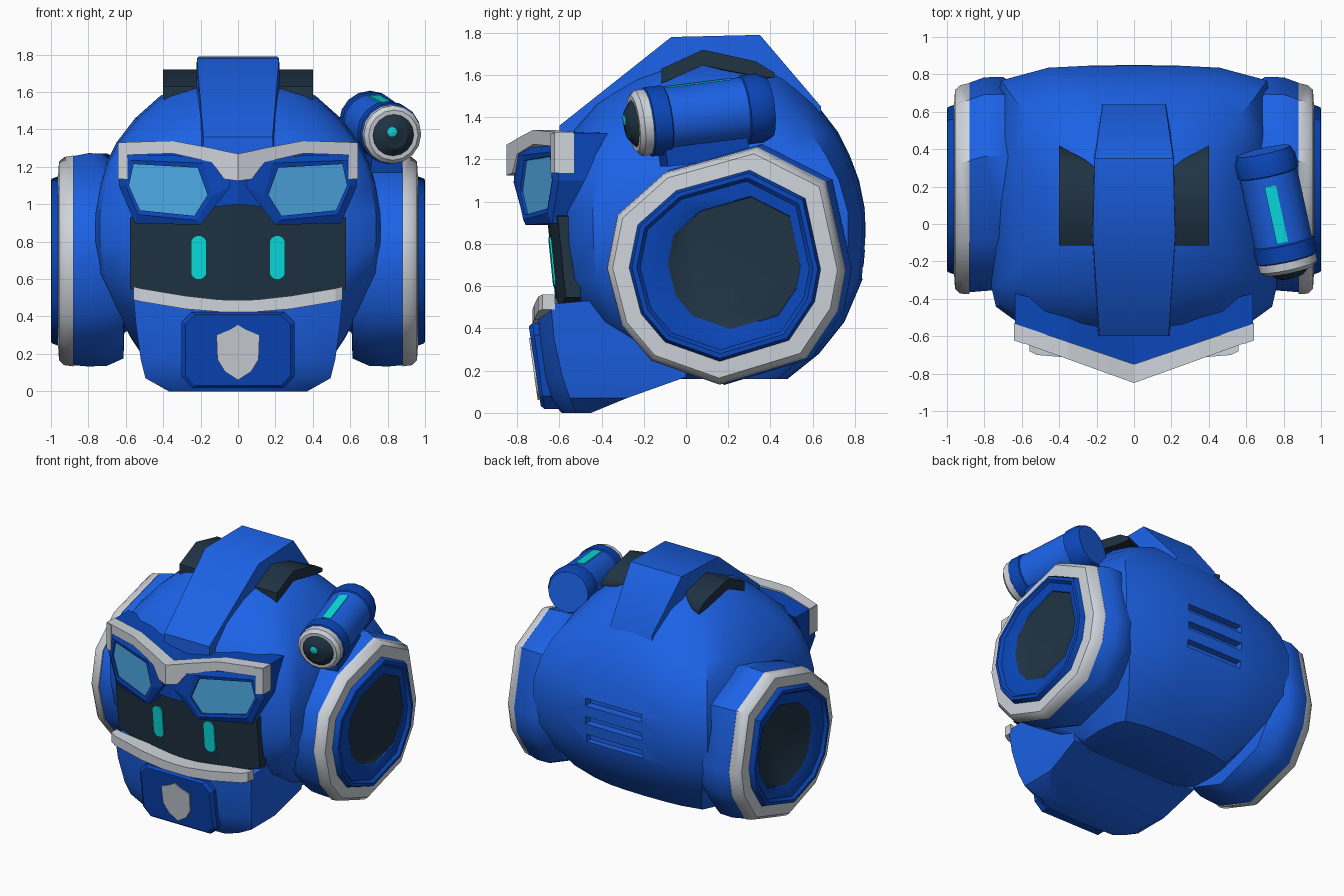
import bpy, bmesh, math
from mathutils import Vector

if "Cube" in bpy.data.objects:
    bpy.data.objects.remove(bpy.data.objects["Cube"])


def material(name, rgb):
    m = bpy.data.materials.new(name)
    m.diffuse_color = (*rgb, 1)
    m.use_nodes = True
    m.node_tree.nodes["Principled BSDF"].inputs["Base Color"].default_value = m.diffuse_color
    return m


BLUE = material("bright_blue", (0.012, 0.13, 0.85))
NAVY = material("deep_blue", (0.003, 0.062, 0.49))
WHITE = material("light_grey", (0.62, 0.66, 0.71))
DARK = material("dark_slate", (0.014, 0.033, 0.057))
TEAL = material("teal", (0.003, 0.76, 0.77))
GLASS = material("lens_blue", (0.077, 0.41, 0.8))


def loft(name, rings, mats, bands=None, caps=(0, 0), smooth=None):
    """Skin a list of equal-length point rings; bands gives the material of each strip."""
    bm = bmesh.new()
    vr = [[bm.verts.new(p) for p in r] for r in rings]
    n = len(vr[0])
    for k in range(len(vr) - 1):
        for i in range(n):
            j = (i + 1) % n
            f = bm.faces.new((vr[k][i], vr[k][j], vr[k + 1][j], vr[k + 1][i]))
            f.material_index = bands[k] if bands else 0
    for r, c in ((vr[0], caps[0]), (vr[-1], caps[1])):
        bm.faces.new(r).material_index = c
    bmesh.ops.recalc_face_normals(bm, faces=bm.faces)
    me = bpy.data.meshes.new(name)
    bm.to_mesh(me)
    bm.free()
    ob = bpy.data.objects.new(name, me)
    bpy.context.collection.objects.link(ob)
    for m in mats:
        me.materials.append(m)
    if smooth:
        smooth_shade(ob, smooth)
    return ob


def activate(ob):
    bpy.ops.object.select_all(action='DESELECT')
    ob.select_set(True)
    bpy.context.view_layer.objects.active = ob


def smooth_shade(ob, deg):
    activate(ob)
    bpy.ops.object.shade_smooth_by_angle(angle=math.radians(deg))


def strip(name, stations, mat):
    """Bar running along x; station = x, y front, y back, z bottom, z top."""
    return loft(name, [[(x, a, b), (x, a, t), (x, c, t), (x, c, b)]
                       for x, a, c, b, t in stations], [mat])


def both(stations):
    """Complete half a row of stations (outside to centre) across x = 0."""
    return [(-s[0], *s[1:]) for s in stations] + list(stations[-2::-1])


# Head shell: slices stacked in z, blending from boxy (cornered) to round
BOXY = [(0, 0), (.4, .008), (.75, .03), (.965, .112), (.995, .18), (1, .5),
        (.98, .8), (.93, .943), (.6, .99), (.3, .998), (0, 1)]
ROUND = [(0, 0), (.4, .05), (.7, .14), (.88, .25), (.96, .35), (1, .5),
         (.95, .68), (.8, .82), (.55, .93), (.3, .98), (0, 1)]


def slice_ring(z, w, yf, yb, q):
    h = [(w * (a + (c - a) * q), yf + (yb - yf) * (b + (d - b) * q), z)
         for (a, b), (c, d) in zip(BOXY, ROUND)]
    return h + [(-x, y, z) for x, y, z in h[-2:0:-1]]


levels = [(.16, .49, -.04, .48, .25), (.28, .57, -.26, .63, .15), (.43, .65, -.48, .75, .08),
          (.63, .74, -.585, .835, 0), (.8, .765, -.6, .85, 0), (.95, .765, -.605, .85, 0),
          (1.1, .74, -.6, .82, .08), (1.22, .705, -.59, .775, .2), (1.33, .65, -.56, .72, .4),
          (1.46, .55, -.46, .62, .7), (1.58, .415, -.29, .5, .95), (1.66, .23, -.1, .36, 1)]
shell = loft("head_shell", [slice_ring(*l) for l in levels], [BLUE])

# Back vents cut into the shell
for z in (.665, .8, .935):
    cutter = strip("vent_cutter", [(x, .79, .95, z - .028, z + .028) for x in (-.23, .23)], BLUE)
    cutter.hide_render = True
    mod = shell.modifiers.new("vent", 'BOOLEAN')
    mod.operation, mod.object, mod.solver = 'DIFFERENCE', cutter, 'EXACT'
    activate(shell)
    bpy.ops.object.modifier_apply(modifier=mod.name)
    bpy.data.objects.remove(cutter)
smooth_shade(shell, 38)

# Crest over the top
loft("crest", [[(-w - .01, y, b), (-w, y, t), (w, y, t), (w + .01, y, b)] for y, t, w, b in
               ((-.6, 1.36, .185, 1.2), (-.07, 1.78, .22, 1.4),
                (.35, 1.79, .21, 1.4), (.64, 1.45, .168, 1.3))], [BLUE], smooth=43)

# Ear pod outline (y, z); profile = x, scale, y shift
POD = [(.33, 1.255), (.655, 1.09), (.745, .675), (.71, .485), (.56, .26), (.155, .137),
       (-.165, .25), (-.305, .415), (-.375, .685), (-.325, .935), (-.1, 1.135)]
POD_PROFILE = [(.5, .6, .03), (.608, .7, .03), (.612, .94, .02), (.7, 1.015, .032), (.8, 1.02, .028),
               (.88, 1, .01), (.88, 1.008, .004), (.93, .995, 0), (.957, .95, 0), (.962, .81, 0),
               (.998, .785, 0), (1, .745, 0), (.98, .715, 0), (.975, .57, .04), (.968, .56, .045)]
for s, side in ((-1, "left"), (1, "right")):
    loft("ear_pod_" + side,
         [[(s * x, .18 + d + (y - .18) * k, .7 + d / 4 + (z - .7) * k) for y, z in POD]
          for x, k, d in POD_PROFILE],
         [BLUE, WHITE, NAVY, DARK], [0] * 5 + [1] * 4 + [2] * 5, (0, 3), 41)

    # Roof fins beside the crest
    fin = ((-.115, 1.63, 0, .07), (.08, 1.72, 0, .075), (.31, 1.665, .02, .07), (.365, 1.61, .055, .025))
    loft("roof_fin_" + side, [[(s * .2, y - k, z - h), (s * .2, y - k, z),
                               (s * .4, y + k, z), (s * .4, y + k, z - h)] for y, z, k, h in fin],
         [DARK], smooth=50)

    # Goggle frame and lens on a slanted plane
    outer = ((.05, 1.25), (.63, 1.27), (.637, 1.1), (.55, .898), (.2, .89), (.045, 1.09))
    rim = ((.185, 1.22), (.575, 1.235), (.6, 1.1), (.535, .945), (.22, .915), (.14, 1.045))
    lens = ((.215, 1.195), (.558, 1.215), (.583, 1.1), (.524, .968), (.233, .938), (.163, 1.05))
    loft("goggle_" + side,
         [[(s * x, -.85 + .36 * x + d, z) for x, z in pts] for pts, d in
          ((outer, .19), (outer, .018), (rim, 0), (lens, .005), (lens, .018))],
         [NAVY, GLASS], caps=(0, 1))

    # Brow end block
    strip("brow_end_" + side, [(s * x, -.853 + .36 * x, -.748 + .34 * x, 1.135, 1.325)
                               for x in (.59, .642)], WHITE)

    # Pill-shaped glowing eye on the visor
    pill = [(s * .21 + .044 * math.cos(a), .715 + (.075 if math.sin(a) > 0 else -.075)
             + .044 * math.sin(a)) for a in (math.tau * (i + .5) / 12 for i in range(12))]
    vy = lambda x, z: -.625 - .1 * (z - .6) + .15 * x * x
    loft("visor_eye_" + side, [[(x, vy(x, z) + d, z) for x, z in pill] for d in (-.009, 0)], [TEAL])

# Visor: curved dark plate leaning forward at the top, lower behind the goggles
rings = []
for i in range(13):
    x = -.578 + 1.156 * i / 12
    zb, zt = .48 + .2 * x * x, 1.08 - .45 * x * x
    y = lambda z: -.625 - .1 * (z - .6) + .15 * x * x
    rings.append([(x, y(zb), zb), (x, y(zt), zt), (x, -.5, zt), (x, -.5, zb)])
loft("visor", rings, [DARK], smooth=30)

# Brow bar, its backing and the goggle bridge
bar = both([(x, -.85 + .36 * x, -.75 + .34 * x, b, t) for x, b, t in
            ((.64, 1.262, 1.33), (.35, 1.272, 1.34), (.14, 1.225, 1.3), (.075, 1.135, 1.285),
             (0, 1.125, 1.27))])
strip("brow", bar, WHITE)
loft("brow_backing", [[(x, -.77 + .36 * abs(x), b), (x, -.77 + .36 * abs(x), t), (x, c, t), (x, c - .1, b)]
                      for x, c, b, t in ((-.635, -.37, 1.15, 1.325), (-.35, -.45, 1.15, 1.33),
                                         (0, -.48, 1.1, 1.26), (.35, -.45, 1.15, 1.33),
                                         (.635, -.37, 1.15, 1.325))], [NAVY])
strip("goggle_bridge", both([(.13, -.75, -.5, .985, 1.2), (0, -.79, -.5, 1.0, 1.2)]), NAVY)

# Jaw
rings = []
for z, w, ys, yc, yb, lift in ((0, .37, -.52, -.58, -.45, 0), (.07, .495, -.55, -.635, -.28, 0),
                               (.17, .52, -.585, -.665, 0, 0), (.35, .545, -.625, -.69, 0, 0),
                               (.465, .56, -.64, -.7, -.1, .05)):
    h = [(w, yb, z + 2 * lift), (w, ys, z + lift), (.3, yc, z), (0, yc - .01, z)]
    rings.append(h + [(-x, y, q) for x, y, q in h[-2::-1]])
loft("jaw", rings, [BLUE], smooth=32)
strip("jaw_trim", both([(.56, -.68, -.62, .49, .56), (.52, -.7, -.62, .48, .55),
                        (.28, -.72, -.6, .44, .51), (.1, -.727, -.6, .425, .49),
                        (0, -.727, -.6, .425, .487)]), WHITE)

# Chin plate and shield badge, both leaning with the jaw
half = ((.245, .425), (.302, .37), (.302, .08), (.245, .018))
plate = list(half) + [(-x, z) for x, z in half[::-1]]
lean = lambda z: -.685 - .14 * z
loft("chin_plate", [[(x * k, lean(z) + d, .22 + (z - .22) * k) for x, z in plate]
                    for k, d in ((1, .14), (1, .018), (.93, 0))], [NAVY])
half = ((.04, .33), (.115, .3), (.11, .17), (.07, .105))
shield = [(0, .355)] + list(half) + [(0, .06)] + [(-x, z) for x, z in half[::-1]]
loft("shield_badge", [[(x, lean(z) + d, z) for x, z in shield] for d in (.001, -.009)], [WHITE])

# Side camera: turned profile along a tilted axis, with an off-centre glint
P = Vector((.83, -.245, 1.37))
D = (Vector((.69, .4, 1.45)) - P).normalized()
U = D.cross(Vector((0, 0, 1))).normalized()
V = U.cross(D)
at = lambda t, u, v: P + D * t + U * u + V * v
turn = [(.02, -.046), (.026, -.043), (.07, -.037), (.112, -.003), (.114, -.003), (.135, -.003),
        (.157, .018), (.157, .06), (.165, .065), (.165, .15), (.156, .155), (.156, .53),
        (.165, .535), (.165, .61), (.145, .655)]
glint = lambda r: .022 if r < .03 else 0
loft("side_camera", [[at(t, r * math.cos(a) - glint(r) * .7, r * math.sin(a) + glint(r))
                      for a in (math.tau * i / 16 for i in range(16))] for r, t in turn],
     [BLUE, WHITE, NAVY, DARK, TEAL], [4, 3, 3, 1, 1, 1, 1, 2, 2, 2, 0, 2, 2, 2], (4, 0), 32)
loft("camera_light_strip", [[at(t, u, v) for u, v in ((-.036, .14), (-.036, .158), (.026, .157), (.026, .14))]
                            for t in (.17, .48)], [TEAL])
loft("camera_mount", [[at(t, u, v) for u, v in ((-.09, -.22), (-.09, -.02), (.08, -.02), (.08, -.22))]
                      for t in (.12, .52)], [NAVY])
